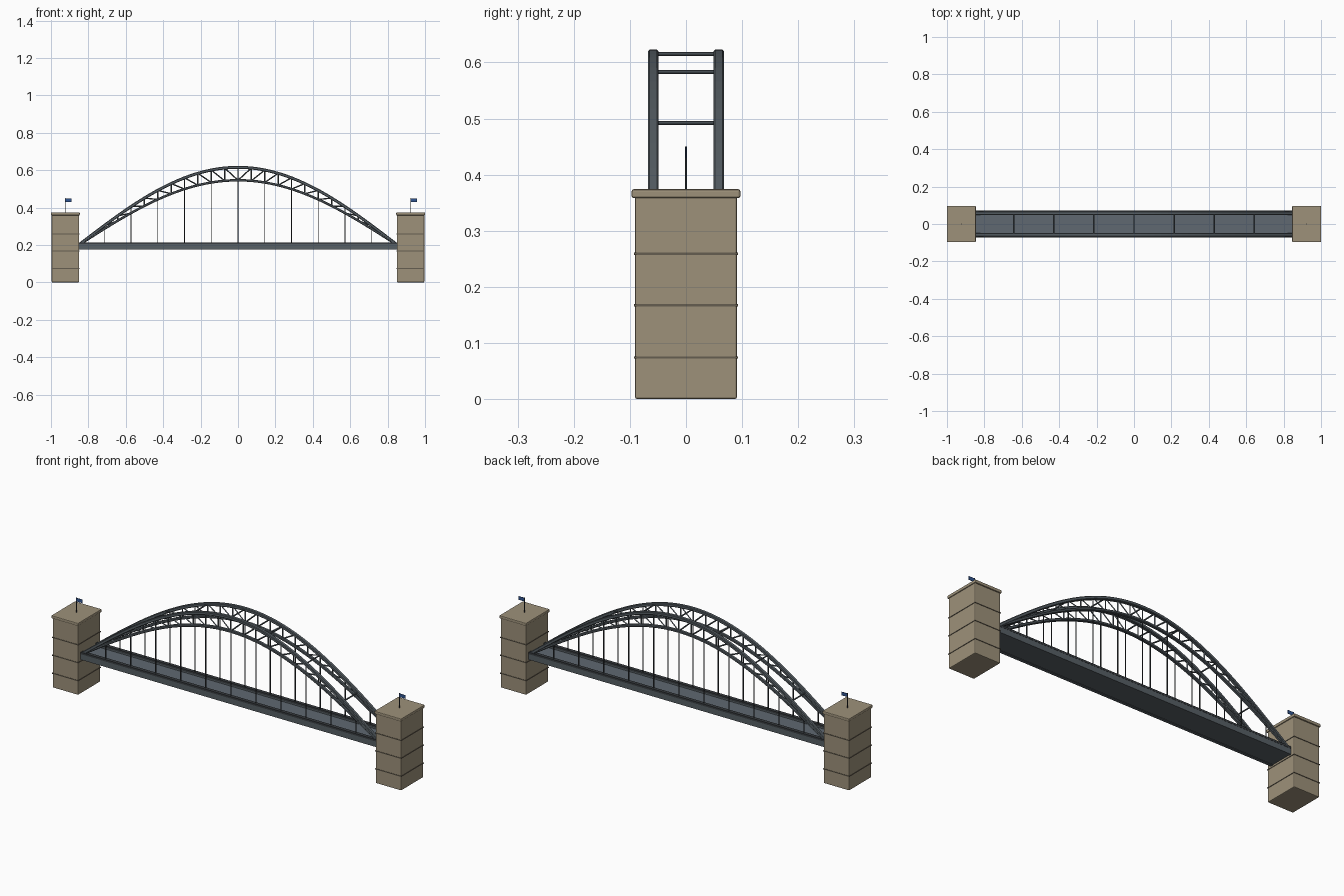
import bpy, bmesh, math
from mathutils import Vector

if "Cube" in bpy.data.objects:
    bpy.data.objects.remove(bpy.data.objects["Cube"])


def material(name, rgb):
    m = bpy.data.materials.new(name)
    m.diffuse_color = (*rgb, 1)
    m.use_nodes = True
    m.node_tree.nodes["Principled BSDF"].inputs["Base Color"].default_value = m.diffuse_color
    return m


STONE = material("sandstone", (0.34, 0.285, 0.195))
JOINT = material("dark joint stone", (0.13, 0.11, 0.08))
STEEL = material("grey steel", (0.095, 0.115, 0.13))
ROAD = material("road surface", (0.115, 0.14, 0.165))
DARK = material("dark steel", (0.04, 0.046, 0.052))
BLUE = material("flag blue", (0.03, 0.09, 0.28))

SPAN, BASE = 0.858, 0.195      # half span and springing height
RISE_TOP, RISE_LOW = 0.42, 0.351
ARCH_Y = 0.0585


def arch(x, rise):
    return BASE + rise * math.cos(math.pi * x / (2 * SPAN))


def finish(bm, name, mat):
    bmesh.ops.recalc_face_normals(bm, faces=bm.faces)
    me = bpy.data.meshes.new(name)
    bm.to_mesh(me)
    bm.free()
    me.materials.append(mat)
    ob = bpy.data.objects.new(name, me)
    bpy.context.collection.objects.link(ob)
    return ob


def box(name, lo, hi, mat, bevel=0):
    bm = bmesh.new()
    bmesh.ops.create_cube(bm, size=1)
    for v in bm.verts:
        v.co = [lo[i] + (v.co[i] + 0.5) * (hi[i] - lo[i]) for i in range(3)]
    if bevel:
        bmesh.ops.bevel(bm, geom=bm.edges[:], offset=bevel, segments=2,
                        profile=0.5, affect='EDGES')
    return finish(bm, name, mat)


def bars(name, pairs, radius, mat, sides=4):
    """Straight struts between point pairs, joined in one object."""
    bm = bmesh.new()
    for a, b in pairs:
        a, b = Vector(a), Vector(b)
        d = b - a
        rot = d.to_track_quat('Z', 'Y').to_matrix().to_4x4()
        rot.translation = (a + b) / 2
        bmesh.ops.create_cone(bm, cap_ends=True, segments=sides, radius1=radius,
                              radius2=radius, depth=d.length, matrix=rot)
    return finish(bm, name, mat)


def chord(name, y, rise, width, height):
    """Chamfered box section swept along the arch curve."""
    w, h, c = width / 2, height / 2, 0.003
    section = [(-w + c, -h), (w - c, -h), (w, -h + c), (w, h - c),
               (w - c, h), (-w + c, h), (-w, h - c), (-w, -h + c)]
    bm = bmesh.new()
    rings = []
    for i in range(49):
        x = -SPAN + 2 * SPAN * i / 48
        k = math.pi / (2 * SPAN)
        slope = math.atan(-rise * k * math.sin(k * x))
        rings.append([bm.verts.new((x - math.sin(slope) * q, y + p,
                                    arch(x, rise) + math.cos(slope) * q))
                      for p, q in section])
    for r, s in zip(rings, rings[1:]):
        for j in range(8):
            n = (j + 1) % 8
            bm.faces.new((r[j], r[n], s[n], s[j]))
    bm.faces.new(rings[0])
    bm.faces.new(rings[-1])
    return finish(bm, name, STEEL)


# Stone towers with joint bands, caps and flags
for side, s in (("left", -1), ("right", 1)):
    cx = 0.923 * s
    box(side + "_tower", (cx - 0.073, -0.091, 0), (cx + 0.073, 0.091, 0.362), STONE, 0.004)
    for z in (0.074, 0.167, 0.259):
        box(side + "_tower_joint", (cx - 0.075, -0.093, z - 0.002),
            (cx + 0.075, 0.093, z + 0.002), JOINT)
    box(side + "_tower_cap", (cx - 0.077, -0.097, 0.358), (cx + 0.077, 0.097, 0.374), STONE, 0.004)
    bars(side + "_flagpole", [((cx, 0, 0.37), (cx, 0, 0.45))], 0.002, DARK, 8)
    box(side + "_flag", (cx, -0.001, 0.43), (cx + 0.034, 0.001, 0.448), BLUE)

# Deck: slab, road surface, side girders and top rails
box("deck_slab", (-SPAN, -0.066, 0.177), (SPAN, 0.066, 0.194), STEEL)
box("road_surface", (-SPAN, -0.052, 0.194), (SPAN, 0.052, 0.198), ROAD)
for side, s in (("front", -1), ("back", 1)):
    y = 0.062 * s
    box(side + "_girder", (-SPAN, y - 0.008, 0.175), (SPAN, y + 0.008, 0.204), STEEL)
    box(side + "_girder_rail", (-SPAN, y - 0.009, 0.204), (SPAN, y + 0.009, 0.214), DARK)

# Twin trussed arches
for side, s in (("front", -1), ("back", 1)):
    y = ARCH_Y * s
    chord(side + "_upper_chord", y, RISE_TOP, 0.019, 0.016)
    chord(side + "_lower_chord", y, RISE_LOW, 0.017, 0.013)

    # Web posts and diagonals, mirrored about mid span
    web = [((0, y, arch(0, RISE_LOW)), (0, y, arch(0, RISE_TOP)))]
    for m in (-1, 1):
        for i in range(1, 12):
            x, inner = m * SPAN * i / 12, m * SPAN * (i - 1) / 12
            web.append(((x, y, arch(x, RISE_LOW)), (x, y, arch(x, RISE_TOP))))
            web.append(((x, y, arch(x, RISE_TOP)), (inner, y, arch(inner, RISE_LOW))))
    bars(side + "_arch_web", web, 0.0036, STEEL)

    # Hangers from lower chord to deck
    hang = []
    for i in range(-5, 6):
        x = SPAN * i / 6
        hang.append(((x, y, 0.2), (x, y, arch(x, RISE_LOW))))
    bars(side + "_hangers", hang, 0.0027, DARK, 6)

# Cross braces between the upper chords
braces = []
for i in range(-3, 4):
    x = SPAN * i / 4
    z = arch(x, RISE_TOP)
    braces.append(((x, -ARCH_Y, z), (x, ARCH_Y, z)))
bars("cross_braces", braces, 0.0035, STEEL, 8)
